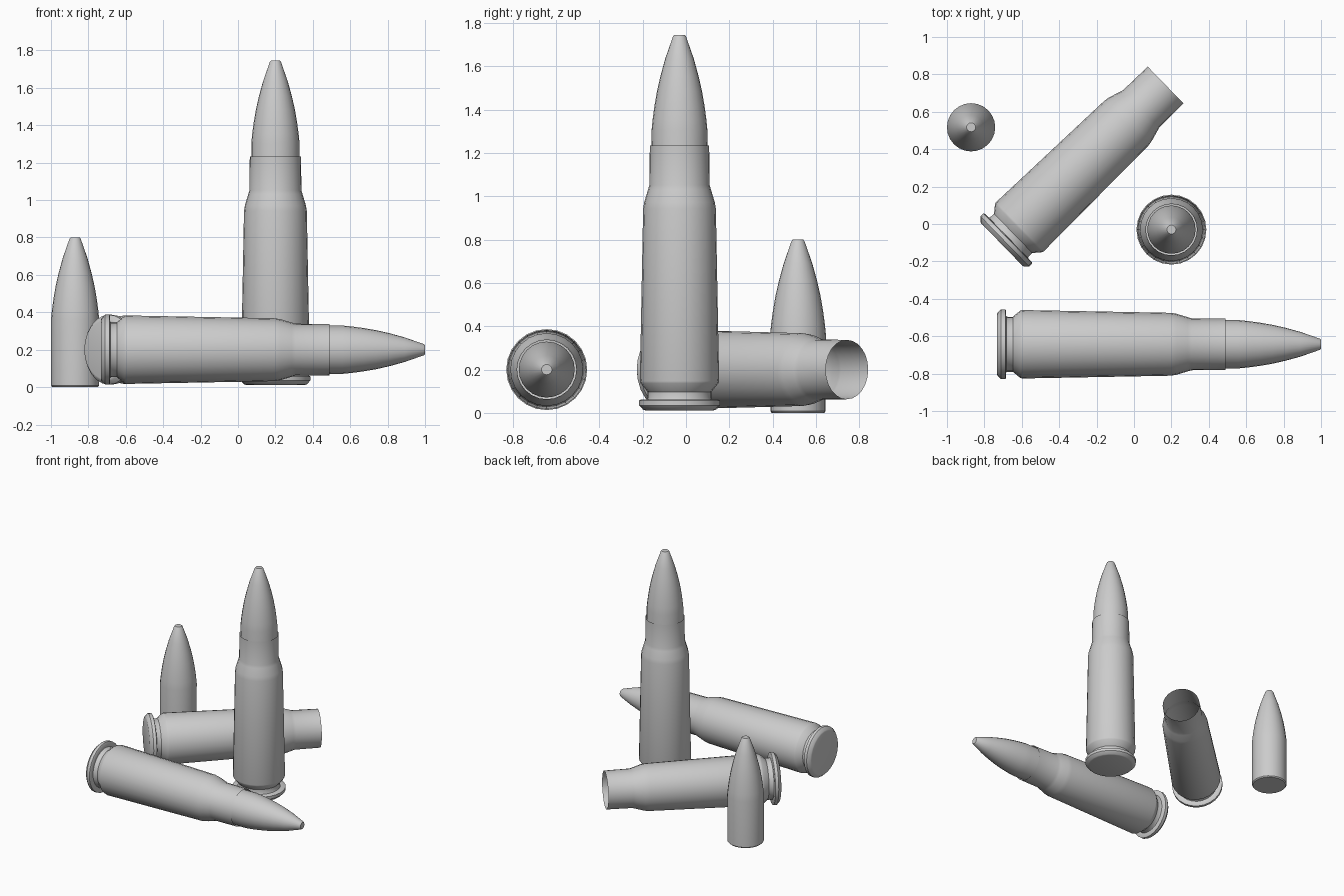
import bpy, bmesh, math
from mathutils import Matrix, Vector

if "Cube" in bpy.data.objects:
    bpy.data.objects.remove(bpy.data.objects["Cube"])

SIDES = 24
# (radius, height) profiles, starting on the axis
CASE = [(0, 0), (0.158, 0), (0.168, 0.003), (0.187, 0.023), (0.187, 0.045),
        (0.180, 0.049), (0.150, 0.050), (0.147, 0.056), (0.147, 0.085),
        (0.180, 0.125), (0.183, 0.135), (0.168, 0.93), (0.163, 0.96),
        (0.145, 1.02), (0.139, 1.04), (0.137, 1.222)]
BULLET = [(0, 0), (0.121, 0), (0.128, 0.008), (0.129, 0.36), (0.124, 0.41),
          (0.116, 0.47), (0.104, 0.54), (0.088, 0.61), (0.066, 0.69),
          (0.030, 0.793), (0.024, 0.80), (0, 0.80)]


def lathe(name, profile, matrix):
    """Spin a profile round the local z axis and place it."""
    bm = bmesh.new()
    rings = []
    for r, h in profile:
        if r == 0:
            rings.append([bm.verts.new((0, 0, h))])
        else:
            rings.append([bm.verts.new((r * math.cos(a), r * math.sin(a), h))
                          for a in (2 * math.pi * i / SIDES for i in range(SIDES))])
    for low, high in zip(rings, rings[1:]):
        for i in range(SIDES):
            j = (i + 1) % SIDES
            if len(low) == 1:
                bm.faces.new((low[0], high[j], high[i]))
            elif len(high) == 1:
                bm.faces.new((low[i], low[j], high[0]))
            else:
                bm.faces.new((low[i], low[j], high[j], high[i]))
    mesh = bpy.data.meshes.new(name)
    bm.to_mesh(mesh)
    bm.free()
    obj = bpy.data.objects.new(name, mesh)
    bpy.context.collection.objects.link(obj)
    obj.matrix_world = matrix
    bpy.ops.object.select_all(action='DESELECT')
    obj.select_set(True)
    bpy.context.view_layer.objects.active = obj
    bpy.ops.object.shade_smooth_by_angle(angle=math.radians(35))
    return obj


def lying(x, y, z, heading):
    """Local z axis turned to lie flat along a compass heading (degrees from +x)."""
    return (Matrix.Translation((x, y, z)) @ Matrix.Rotation(math.radians(heading), 4, 'Z')
            @ Matrix.Rotation(math.pi / 2, 4, 'Y'))


def cartridge(prefix, matrix):
    """Case with a bullet seated in its mouth."""
    lathe(prefix + "_case", CASE, matrix)
    lathe(prefix + "_bullet", BULLET, matrix @ Matrix.Translation((0, 0, 0.933)))


# Complete rounds: one upright, one on its side
cartridge("standing", Matrix.Translation((0.2, -0.03, 0.012)))
cartridge("lying", lying(-0.733, -0.643, 0.2, 0))

# Empty open case on its side
lathe("empty_case", CASE, lying(-0.707, -0.109, 0.2, 44.2))

# Loose bullet standing on its base
lathe("loose_bullet", BULLET, Matrix.Translation((-0.871, 0.517, 0)))
